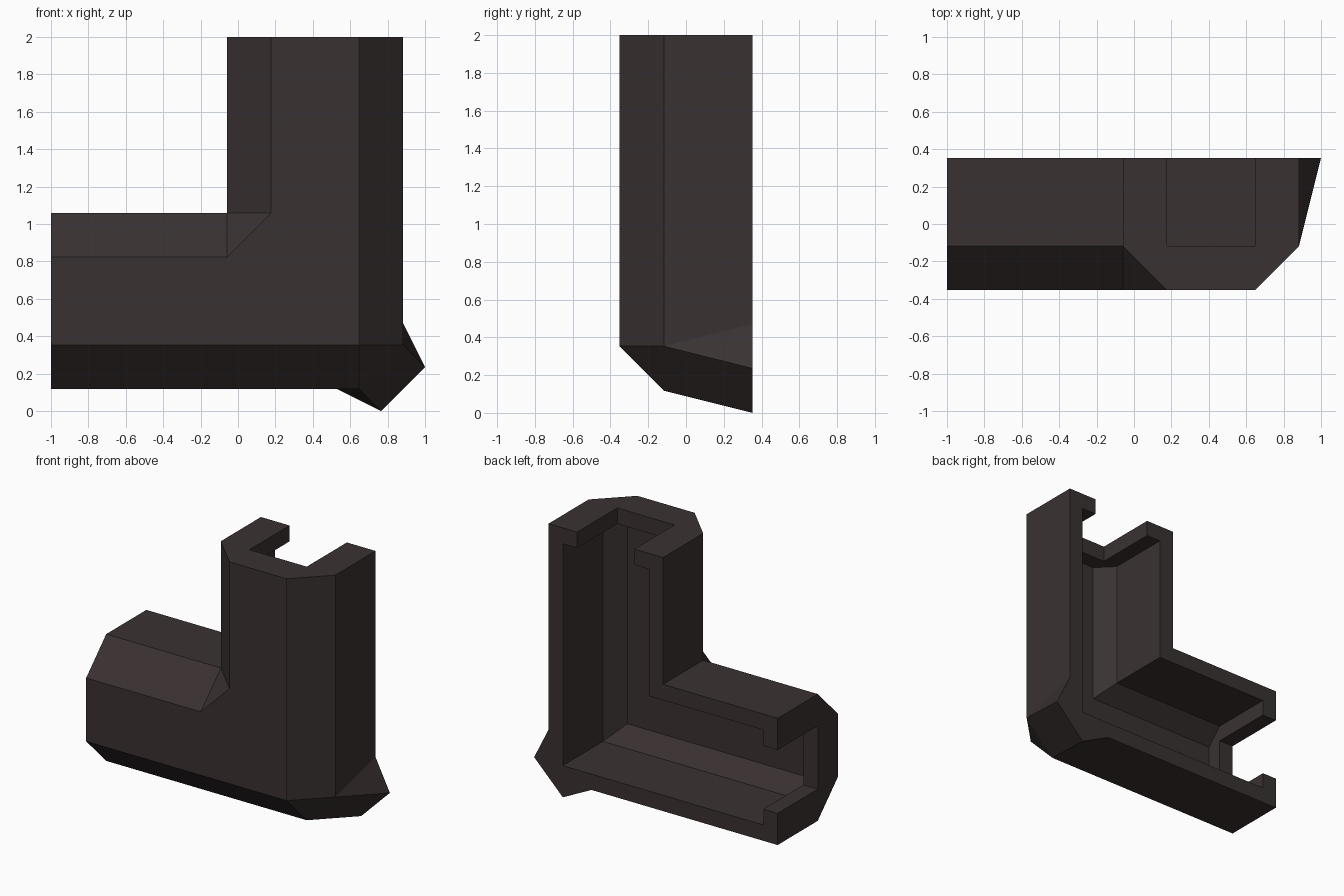
import bpy, bmesh

if "Cube" in bpy.data.objects:
    bpy.data.objects.remove(bpy.data.objects["Cube"])

U = 2 / 17  # grid step: the whole part is 17 steps wide and high

mat = bpy.data.materials.new("dark brown")
mat.diffuse_color = (0.042, 0.031, 0.031, 1)
mat.use_nodes = True
mat.node_tree.nodes["Principled BSDF"].inputs["Base Color"].default_value = mat.diffuse_color

bm = bmesh.new()


def face(pts):
    """Add a face in grid steps, plus its twin mirrored over the corner diagonal."""
    for p in (pts, [(17 - z, y, 17 - x) for x, y, z in reversed(pts)]):
        bm.faces.new([bm.verts.new((x * U - 1, y * U, z * U)) for x, y, z in p])


def strips(profile, x0, end):
    """Sweep an open (y, z) profile along x from x0 to end(z)."""
    for (ya, za), (yb, zb) in zip(profile, profile[1:]):
        face([(x0, ya, za), (end(za), ya, za), (end(zb), yb, zb), (x0, yb, zb)])


# Cross-sections (y, z) of one arm
outer = [(3, 1), (-1, 1), (-3, 3), (-3, 7), (-1, 9), (3, 9)]
hollow = [(3, 2), (-1, 2), (-2, 3), (-2, 7), (-1, 8), (3, 8)]
slot = [(3, 3), (-1, 3), (-1, 7), (3, 7)]

# Inside: channel mitred at the corner, narrower slot through the end plate
strips(hollow, 1, lambda z: 17 - z)
strips(slot, 0, lambda z: 1)

# End plate, outer and inner side
for x, ring in ((0, outer), (1, hollow)):
    face([(x, y, z) for y, z in ring + slot[::-1]])

# Outside of the arm
strips(outer[1:3], 0, lambda z: 14)
strips(outer[3:], 0, lambda z: 8)
face([(0, -1, 1), (14, -1, 1), (13, 3, 1), (0, 3, 1)])
face([(0, -3, 3), (14, -3, 3), (9, -3, 8), (8, -3, 7), (0, -3, 7)])

# Inner corner facet
face([(8, -3, 7), (9, -3, 8), (8, -1, 9)])

# Outer corner: chamfer facet, flared tip and its side
face([(14, -3, 3), (15, -1, 2), (14, -1, 1)])
face([(14, -1, 1), (15, -1, 2), (16, 3, 1), (15, 3, 0)])
face([(14, -1, 1), (15, 3, 0), (13, 3, 1)])

# Back rims
for rim in ([(0, 1), (13, 1), (15, 0), (16, 1), (15, 2), (1, 2), (1, 3), (0, 3)],
            [(0, 7), (1, 7), (1, 8), (9, 8), (8, 9), (0, 9)]):
    face([(x, 3, z) for x, z in rim])

# Weld the halves and clean up the seam
bmesh.ops.remove_doubles(bm, verts=bm.verts, dist=0.001)
bmesh.ops.recalc_face_normals(bm, faces=bm.faces)
bmesh.ops.dissolve_limit(bm, angle_limit=0.01, verts=bm.verts, edges=bm.edges)

mesh = bpy.data.meshes.new("corner_channel")
bm.to_mesh(mesh)
bm.free()
mesh.materials.append(mat)
obj = bpy.data.objects.new("corner_channel", mesh)
bpy.context.collection.objects.link(obj)
